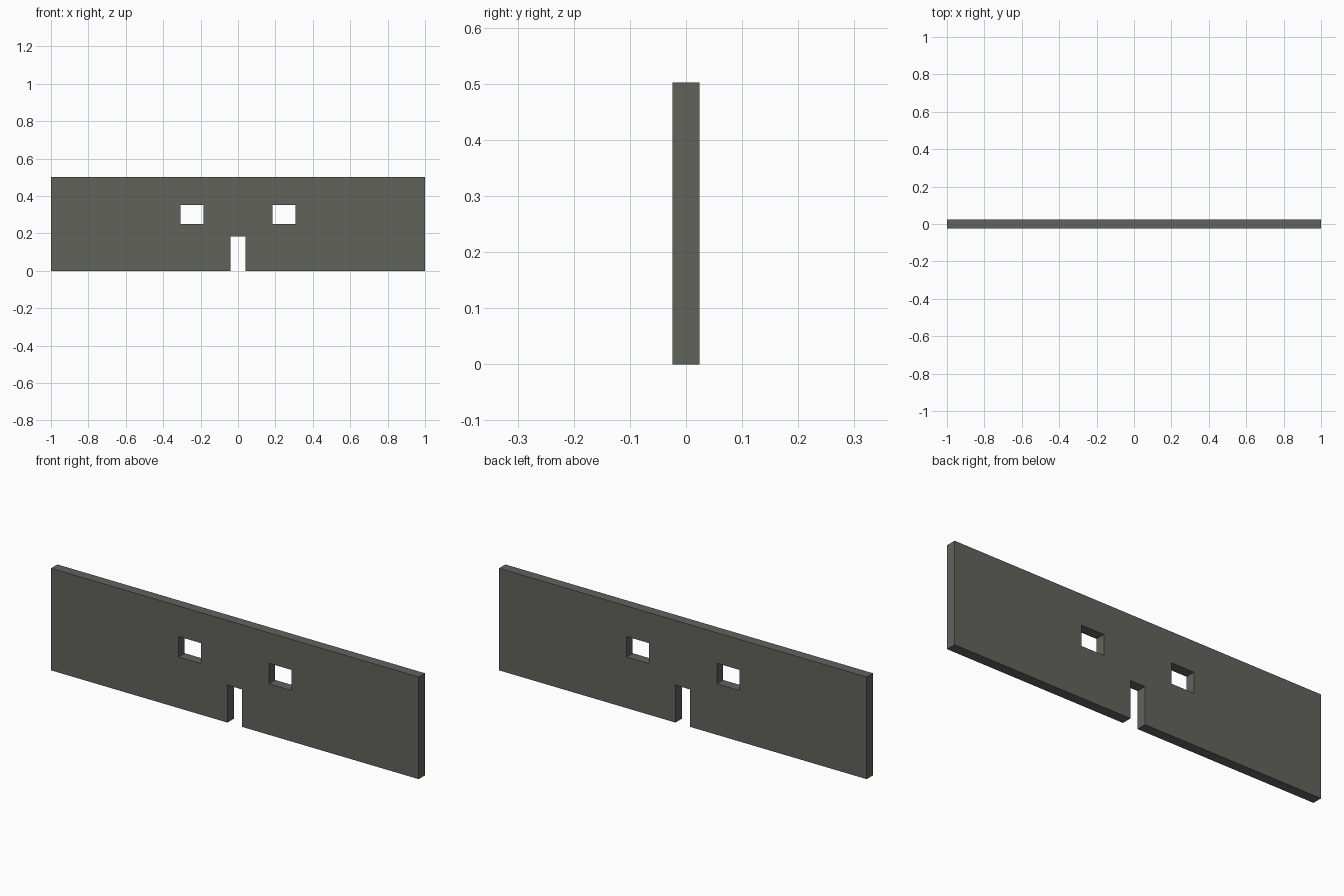
import bpy

if "Cube" in bpy.data.objects:
    bpy.data.objects.remove(bpy.data.objects["Cube"])

WIDTH, DEPTH, HEIGHT = 2.0, 0.049, 0.502

stone = bpy.data.materials.new("dark warm grey")
stone.diffuse_color = (0.122, 0.122, 0.108, 1)
stone.use_nodes = True
stone.node_tree.nodes["Principled BSDF"].inputs["Base Color"].default_value = stone.diffuse_color


def box(name, x0, x1, y0, y1, z0, z1):
    bpy.ops.mesh.primitive_cube_add(
        size=1, location=((x0 + x1) / 2, (y0 + y1) / 2, (z0 + z1) / 2))
    ob = bpy.context.object
    ob.name = name
    ob.scale = (x1 - x0, y1 - y0, z1 - z0)
    bpy.ops.object.transform_apply(location=True, rotation=False, scale=True)
    ob.data.materials.append(stone)
    return ob


# Wall slab
wall = box("wall", -WIDTH / 2, WIDTH / 2, -DEPTH / 2, DEPTH / 2, 0, HEIGHT)

# Openings: doorway in the middle, mirrored pair of windows
openings = [
    box("doorway_cutter", -0.04, 0.04, -0.1, 0.1, -0.1, 0.184),
    box("left_window_cutter", -0.307, -0.185, -0.1, 0.1, 0.251, 0.352),
    box("right_window_cutter", 0.185, 0.307, -0.1, 0.1, 0.251, 0.352),
]
bpy.context.view_layer.objects.active = wall
for cutter in openings:
    cutter.hide_render = True
    mod = wall.modifiers.new(cutter.name, 'BOOLEAN')
    mod.operation = 'DIFFERENCE'
    mod.solver = 'EXACT'
    mod.object = cutter
    bpy.ops.object.modifier_apply(modifier=mod.name)
    bpy.data.objects.remove(cutter)
